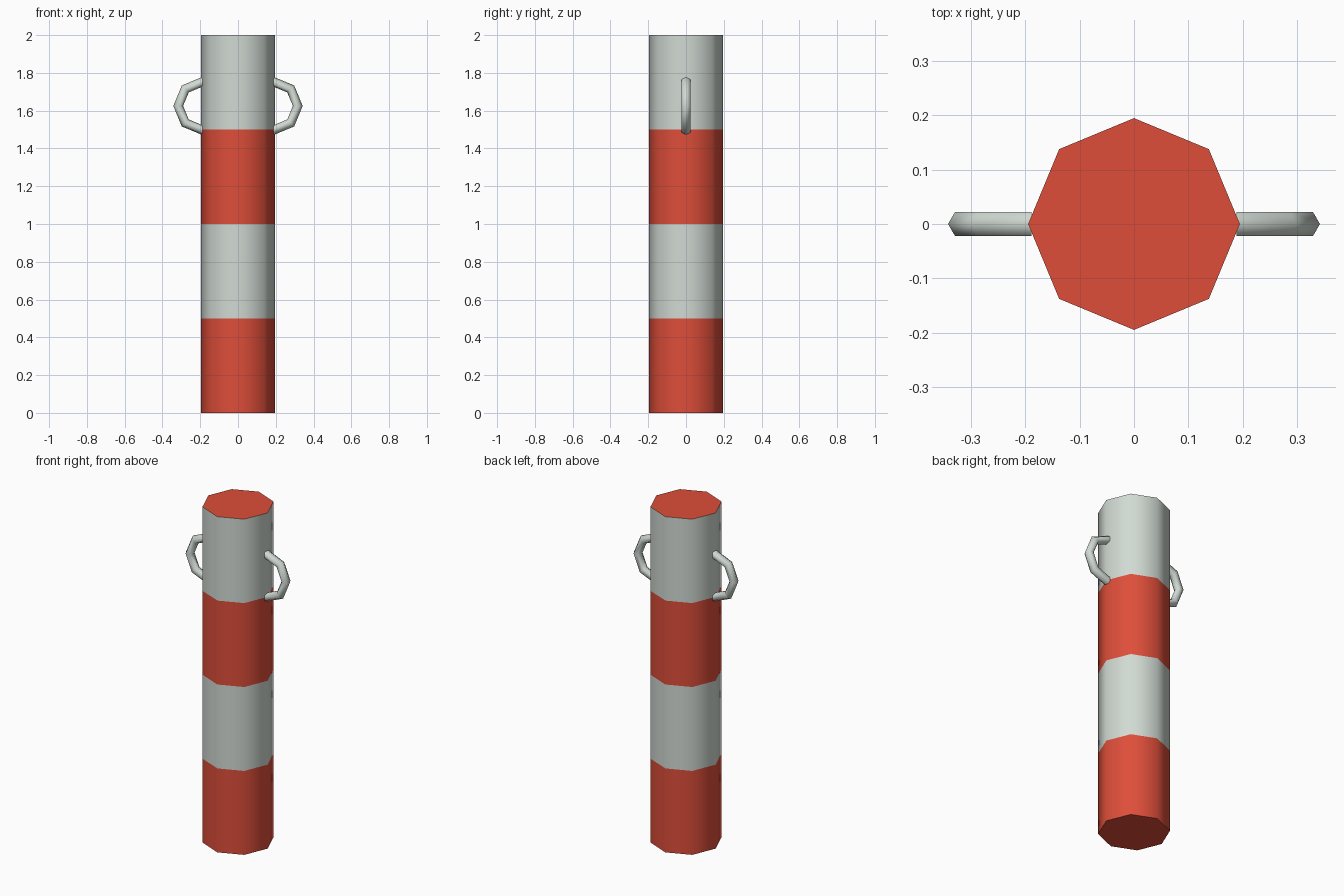
import bpy, bmesh, math
from mathutils import Vector

if "Cube" in bpy.data.objects:
    bpy.data.objects.remove(bpy.data.objects["Cube"])


def material(name, rgb):
    m = bpy.data.materials.new(name)
    m.diffuse_color = (*rgb, 1)
    m.use_nodes = True
    m.node_tree.nodes["Principled BSDF"].inputs["Base Color"].default_value = m.diffuse_color
    return m


RED = material("red paint", (0.73, 0.076, 0.042))
GREY = material("pale grey", (0.64, 0.70, 0.65))


def add_object(name, bm, mats):
    bmesh.ops.recalc_face_normals(bm, faces=bm.faces)
    mesh = bpy.data.meshes.new(name)
    bm.to_mesh(mesh)
    bm.free()
    for m in mats:
        mesh.materials.append(m)
    ob = bpy.data.objects.new(name, mesh)
    bpy.context.collection.objects.link(ob)
    return ob


def bridge(bm, rings):
    # walls between successive rings, plus end caps
    n = len(rings[0])
    for a, b in zip(rings, rings[1:]):
        for i in range(n):
            j = (i + 1) % n
            bm.faces.new((a[i], a[j], b[j], b[i])).smooth = True
    bm.faces.new(rings[0])
    bm.faces.new(rings[-1])


# Striped octagonal post
bm = bmesh.new()
R = 0.195
rings = [[bm.verts.new((R * math.cos(k * math.pi / 4), R * math.sin(k * math.pi / 4), z))
          for k in range(8)] for z in (0, 0.5, 1.0, 1.5, 2.0)]
bridge(bm, rings)
for f in bm.faces:
    f.normal_update()
    band = int(f.calc_center_median().z / 0.5)
    f.material_index = 0 if abs(f.normal.z) > 0.5 else band % 2
for e in bm.edges:  # crisp rims around the caps
    if any(len(f.verts) == 8 for f in e.link_faces):
        e.smooth = False
add_object("post", bm, [RED, GREY])

# Two half-ring side handles, eight-step ring with hexagonal section
MAJOR, MINOR = 0.1275, 0.026
for side, label in ((1, "right"), (-1, "left")):
    bm = bmesh.new()
    rings = []
    for s in range(5):
        a = -math.pi / 2 + s * math.pi / 4
        ring = []
        for k in range(6):
            b = k * math.pi / 3
            r = MAJOR + MINOR * math.cos(b)
            ring.append(bm.verts.new((side * (0.189 + r * math.cos(a)),
                                      MINOR * math.sin(b), 1.625 + r * math.sin(a))))
        rings.append(ring)
    bridge(bm, rings)
    for e in bm.edges:
        if any(len(f.verts) == 6 for f in e.link_faces):
            e.smooth = False
    add_object(label + "_handle", bm, [GREY])
